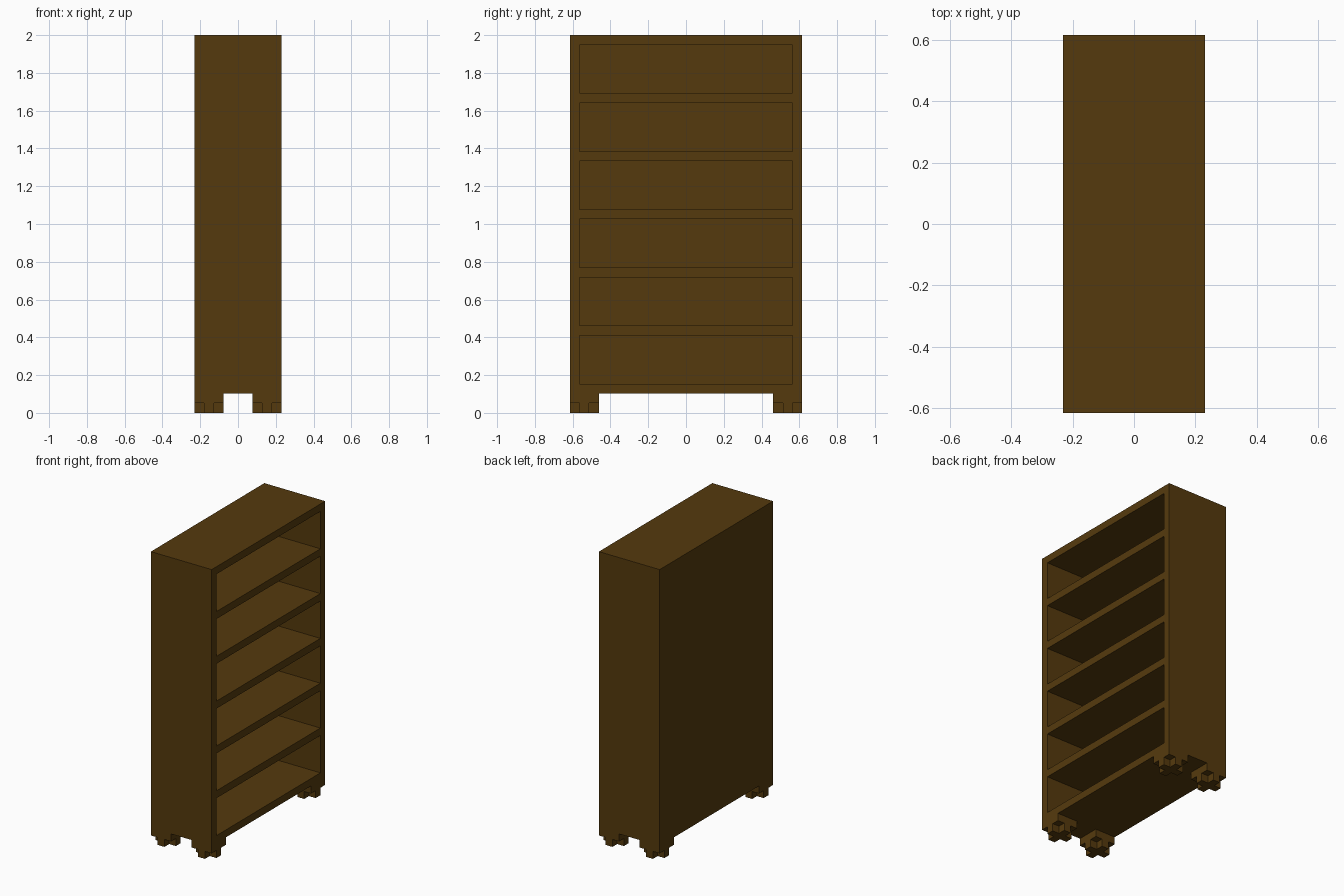
import bpy, bmesh

if "Cube" in bpy.data.objects:
    bpy.data.objects.remove(bpy.data.objects["Cube"])

U = 2 / 39  # block size: the model is 9 x 24 x 39 blocks

wood = bpy.data.materials.new("dark brown wood")
wood.diffuse_color = (0.091, 0.042, 0.004, 1)
wood.use_nodes = True
wood.node_tree.nodes["Principled BSDF"].inputs["Base Color"].default_value = wood.diffuse_color


def prism(name, outline, z0, z1):
    """Extrude an outline (in blocks, counter-clockwise) from z0 to z1."""
    bm = bmesh.new()
    face = bm.faces.new([bm.verts.new((x * U, y * U, z0 * U)) for x, y in outline])
    ext = bmesh.ops.extrude_face_region(bm, geom=[face])
    tops = [v for v in ext["geom"] if isinstance(v, bmesh.types.BMVert)]
    bmesh.ops.translate(bm, verts=tops, vec=(0, 0, (z1 - z0) * U))
    bmesh.ops.recalc_face_normals(bm, faces=bm.faces)
    mesh = bpy.data.meshes.new(name)
    bm.to_mesh(mesh)
    bm.free()
    mesh.materials.append(wood)
    ob = bpy.data.objects.new(name, mesh)
    bpy.context.collection.objects.link(ob)
    return ob


def rect(x0, x1, y0, y1):
    return [(x0, y0), (x1, y0), (x1, y1), (x0, y1)]


# Case with six open compartments on the right side
case = prism("bookcase_body", rect(-4.5, 4.5, -12, 12), 2, 39)
cutter = prism("compartment_cutter", rect(-3.5, 5.5, -11, 11), 3, 8)
cutter.hide_render = True
cutter.hide_viewport = True
arr = cutter.modifiers.new("stack", 'ARRAY')
arr.count = 6
arr.use_relative_offset = False
arr.use_constant_offset = True
arr.constant_offset_displace = (0, 0, 6 * U)
cut = case.modifiers.new("compartments", 'BOOLEAN')
cut.operation = 'DIFFERENCE'
cut.solver = 'EXACT'
cut.object = cutter

# Apply the cut and drop the helper
bpy.context.view_layer.update()
deps = bpy.context.evaluated_depsgraph_get()
carved = bpy.data.meshes.new_from_object(case.evaluated_get(deps))
case.modifiers.clear()
case.data = carved
bpy.data.objects.remove(cutter)

# Four legs: square block above, cross-shaped foot below
a, b = 0.5, 1.5
cross = [(-a, -b), (a, -b), (a, -a), (b, -a), (b, a), (a, a),
         (a, b), (-a, b), (-a, a), (-b, a), (-b, -a), (-a, -a)]
for sx, side in ((-1, "left"), (1, "right")):
    for sy, end in ((-1, "front"), (1, "back")):
        cx, cy = 3 * sx, 10.5 * sy
        prism(f"{end}_{side}_leg", rect(cx - b, cx + b, cy - b, cy + b), 1, 2)
        prism(f"{end}_{side}_foot", [(cx + x, cy + y) for x, y in cross], 0, 1)
